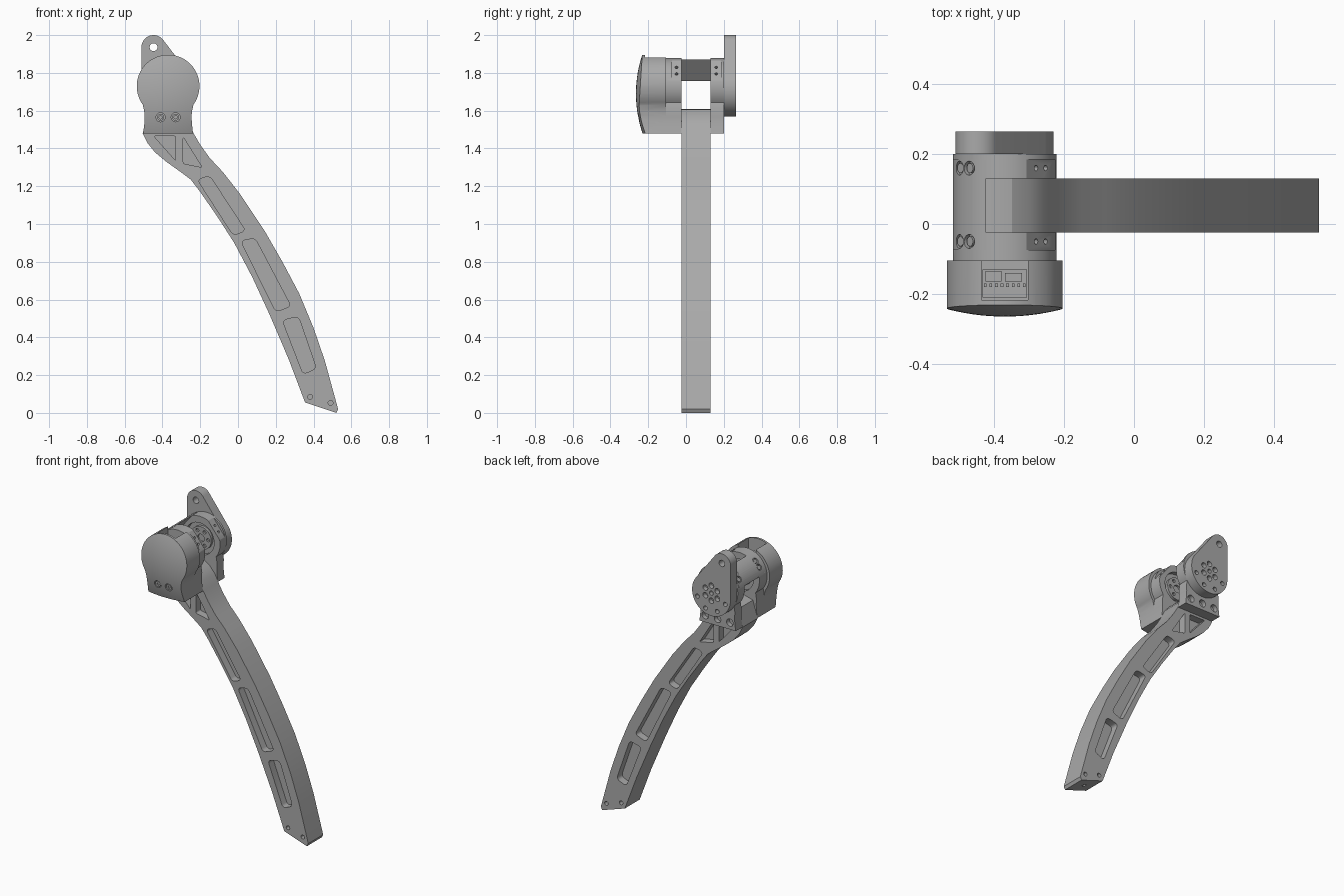
import bpy, bmesh, math
from mathutils import Vector, Matrix

if "Cube" in bpy.data.objects:
    bpy.data.objects.remove(bpy.data.objects["Cube"])

grey = bpy.data.materials.new("matte grey")
grey.use_nodes = True
COLOR = (0.4, 0.4, 0.4, 1)
grey.diffuse_color = COLOR
grey.node_tree.nodes["Principled BSDF"].inputs["Base Color"].default_value = COLOR

CX, CZ = -0.37, 1.73            # joint axis
FRONT, GAP0, GAP1, BACK = -0.105, -0.025, 0.13, 0.2


def prism(bm, pts, y0, y1, rounding=0):
    """Extrude an x/z outline along y, optionally rounding its corners."""
    vs = [bm.verts.new((x, y0, z)) for x, z in pts]
    face = bm.faces.new(vs)
    ext = bmesh.ops.extrude_face_region(bm, geom=[face])["geom"]
    top = [g for g in ext if isinstance(g, bmesh.types.BMVert)]
    bmesh.ops.translate(bm, verts=top, vec=(0, y1 - y0, 0))
    if rounding:
        tops = set(top)
        edges = [e for v in vs for e in v.link_edges if e.other_vert(v) in tops]
        bmesh.ops.bevel(bm, geom=edges, offset=rounding, segments=5,
                        profile=0.5, affect='EDGES')


def box(bm, x0, x1, y0, y1, z0, z1):
    prism(bm, [(x0, z0), (x1, z0), (x1, z1), (x0, z1)], y0, y1)


def rod(bm, p, q, r, seg=20):
    p, q = Vector(p), Vector(q)
    turn = (q - p).to_track_quat('Z', 'Y').to_matrix().to_4x4()
    bmesh.ops.create_cone(bm, cap_ends=True, segments=seg, radius1=r, radius2=r,
                          depth=(q - p).length,
                          matrix=Matrix.Translation((p + q) / 2) @ turn)


def rod_y(bm, x, z, y0, y1, r, seg=20):
    rod(bm, (x, y0, z), (x, y1, z), r, seg)


def make(name, bm):
    bmesh.ops.recalc_face_normals(bm, faces=bm.faces)
    mesh = bpy.data.meshes.new(name)
    bm.to_mesh(mesh)
    bm.free()
    mesh.materials.append(grey)
    obj = bpy.data.objects.new(name, mesh)
    bpy.context.collection.objects.link(obj)
    return obj


def cut(obj, bm, op='DIFFERENCE'):
    tool = make("cutter", bm)
    tool.hide_render = True
    mod = obj.modifiers.new("cut", 'BOOLEAN')
    mod.operation, mod.object, mod.solver = op, tool, 'EXACT'
    with bpy.context.temp_override(object=obj, active_object=obj):
        bpy.ops.object.modifier_apply(modifier=mod.name)
    bpy.data.objects.remove(tool)


def arc(x, z, r, a0, a1, n):
    angles = [math.radians(a0 + (a1 - a0) * i / n) for i in range(n + 1)]
    return [(x + r * math.cos(a), z + r * math.sin(a)) for a in angles]


def pear(r):
    """Round top flowing into a narrow neck and a flat base."""
    neck = [(0.127, 1.60), (0.124, 1.57), (0.126, 1.53), (0.132, 1.48)]
    right = [(CX + x, z) for x, z in reversed(neck)]
    left = [(CX - x, z) for x, z in neck]
    return right + arc(CX, CZ, r, -36, 216, 48) + left


def ring(x, z, r, n, start=0):
    return arc(x, z, r, start, start + 360 - 360 / n, n - 1)


# Curved leg
outer = [(-.505, 1.48), (-.48, 1.43), (-.44, 1.38), (-.38, 1.33), (-.31, 1.28),
         (-.25, 1.235), (-.2, 1.17), (-.11, 1.04), (-.02, .90), (.075, .72),
         (.165, .525), (.27, .28), (.355, .055)]
inner = [(.52, 0), (.53, .02), (.46, .275), (.4, .45), (.325, .63), (.235, .8),
         (.14, .965), (.01, 1.16), (-.08, 1.275), (-.15, 1.35), (-.2, 1.42),
         (-.235, 1.48)]
crown = [(-.26, 1.53), (-.3, 1.575), (-.35, 1.605), (-.4, 1.61), (-.47, 1.59)]
bm = bmesh.new()
prism(bm, outer + inner + crown, GAP0, GAP1)
leg = make("leg", bm)

# Lightening pockets and foot holes on both sides of the leg
pockets = [
    [(-.215, 1.235), (-.15, 1.255), (.04, .965), (-.025, .94)],
    [(.015, .91), (.09, .925), (.28, .565), (.2, .535)],
    [(.235, .49), (.32, .51), (.415, .235), (.345, .205)],
    [(-.445, 1.465), (-.33, 1.465), (-.33, 1.335)],
    [(-.29, 1.46), (-.19, 1.3), (-.29, 1.32)]]
bm = bmesh.new()
for y0, y1 in ((GAP0 - .02, GAP0 + .05), (GAP1 - .05, GAP1 + .02)):
    for p in pockets:
        prism(bm, p, y0, y1, 0.022 if len(p) == 4 else 0.008)
    for x, z in ((.382, .085), (.49, .053)):
        rod_y(bm, x, z, y0, y1, 0.013)
mid = (GAP0 + GAP1) / 2
rod(bm, (.42, mid, -.02), (.455, mid, .09), 0.013)
cut(leg, bm)

# Two yokes holding the joint
flat_dir = Vector((0.78, 0, 0.62)).normalized()
side_dir = Vector((0.62, 0, -0.78)).normalized()


def on_flat(s, d, t, y):
    """Point at distance d from the axis and t along the bolting flat."""
    p = flat_dir * d + side_dir * t
    return (CX + s * p.x, y, CZ + p.z)


def flat_outline(s, d0, d1, t):
    pts = [on_flat(s, d, u, 0) for d, u in ((d0, -t), (d1, -t), (d1, t), (d0, t))]
    return [(p[0], p[2]) for p in pts]


yokes = []
for name, y0, y1, f0, f1, bolt_y in (
        ("front_yoke", FRONT, GAP0, -.075, GAP0 + .01, -.05),
        ("rear_yoke", GAP1, BACK, GAP1 - .01, .185, .16)):
    bm = bmesh.new()
    prism(bm, pear(0.148), y0, y1)
    yoke = make(name, bm)
    bm = bmesh.new()
    for s in (-1, 1):
        prism(bm, flat_outline(s, .132, .2, .075), f0, f1)
    # Bearing recess facing the gap
    inside, depth = (GAP0, -.03) if name == "front_yoke" else (GAP1, .03)
    rod_y(bm, CX, CZ, inside - depth, inside + depth, 0.105, 40)
    cut(yoke, bm)
    bm = bmesh.new()
    for s in (-1, 1):
        for t in (-.022, .022):
            rod(bm, on_flat(s, .11, t, bolt_y), on_flat(s, .15, t, bolt_y), 0.008, 12)
    if name == "rear_yoke":
        for x in (-.09, 0, .09):
            rod_y(bm, CX + x, 1.525, BACK - .03, BACK + .02, 0.024)
    cut(yoke, bm)
    # Hub with a ring of screw holes
    bm = bmesh.new()
    rod_y(bm, CX, CZ, inside + depth * 1.1, inside + depth * 0.4, 0.075, 40)
    hub = make(name + "_hub", bm)
    bm = bmesh.new()
    for x, z in ring(CX, CZ, 0.052, 6):
        rod_y(bm, x, z, inside, inside + depth * 0.8, 0.011, 12)
    rod_y(bm, CX, CZ, inside, inside + depth * 0.8, 0.025)
    cut(hub, bm)
    yokes += [yoke, hub]

# Bridge bolted across the yokes
bm = bmesh.new()
prism(bm, arc(CX, CZ, 0.15, 111, 170, 14), -.075, .185)
bridge = make("bridge", bm)
bm = bmesh.new()
heads = bmesh.new()
for y in (-.05, .16):
    for t in (-.022, .022):
        rod(bm, on_flat(-1, .137, t, y), on_flat(-1, .18, t, y), 0.02)
        rod(heads, on_flat(-1, .13, t, y), on_flat(-1, .145, t, y), 0.014)
cut(bridge, bm)
bridge_screws = make("bridge_screws", heads)

# Domed front cover
bm = bmesh.new()
prism(bm, pear(0.166), -.3, FRONT)
cover = make("front_cover", bm)
bm = bmesh.new()
bmesh.ops.create_icosphere(bm, subdivisions=6, radius=.65,
                           matrix=Matrix.Translation((CX, .385, 1.69)))
cut(cover, bm, 'INTERSECT')
bm = bmesh.new()
box(bm, CX - .066, CX + .066, -.217, FRONT + .02, 1.78, 2)
for x in (-.04, .04):
    rod_y(bm, CX + x, 1.565, -.3, -.236, 0.024)
cut(cover, bm)

# Cover screws with hex sockets
bm = bmesh.new()
for x in (-.04, .04):
    rod_y(bm, CX + x, 1.565, -.248, -.23, 0.018)
cover_screws = make("cover_screws", bm)
bm = bmesh.new()
for x in (-.04, .04):
    rod_y(bm, CX + x, 1.565, -.26, -.24, 0.009, 6)
cut(cover_screws, bm)

# Circuit board and connectors inside the cover slot
bm = bmesh.new()
box(bm, CX - .064, CX + .064, -.21, -.13, 1.775, 1.80)
box(bm, CX - .055, CX - .01, -.165, -.135, 1.795, 1.84)
box(bm, CX + .0, CX + .05, -.165, -.14, 1.795, 1.83)
for i in range(8):
    x = CX - .056 + i * .016
    box(bm, x - .004, x + .004, -.18, -.17, 1.795, 1.82)
board = make("circuit_board", bm)

# Rear crank arm: hull around a large and a small circle
outline = bmesh.new()
rim = arc(CX, 1.71, .14, 0, 355, 71) + arc(-.447, 1.936, .064, 0, 355, 71)
for x, z in rim:
    outline.verts.new((x, BACK, z))
hull = bmesh.ops.convex_hull(outline, input=outline.verts[:])
used = {v for f in outline.faces for v in f.verts}
center = Vector((-.4, 0, 1.8))
pts = sorted(((v.co.x, v.co.z) for v in used),
             key=lambda p: math.atan2(p[1] - center.z, p[0] - center.x))
outline.free()
bm = bmesh.new()
prism(bm, pts, BACK, .265)
crank = make("rear_crank", bm)
bm = bmesh.new()
rod_y(bm, -.447, 1.936, BACK - .02, .3, 0.021)
for x, z in ring(CX, 1.72, 0.05, 6, 30):
    rod_y(bm, x, z, .235, .3, 0.018)
rod_y(bm, CX, 1.72, .235, .3, 0.014)
for x, z in arc(CX, 1.71, 0.108, 200, 340, 3):
    rod_y(bm, x, z, .235, .3, 0.014)
cut(crank, bm)

for obj in [leg, cover, crank, bridge, bridge_screws, cover_screws] + yokes:
    with bpy.context.temp_override(object=obj, active_object=obj,
                                   selected_objects=[obj],
                                   selected_editable_objects=[obj]):
        bpy.ops.object.shade_smooth_by_angle(angle=math.radians(25))
